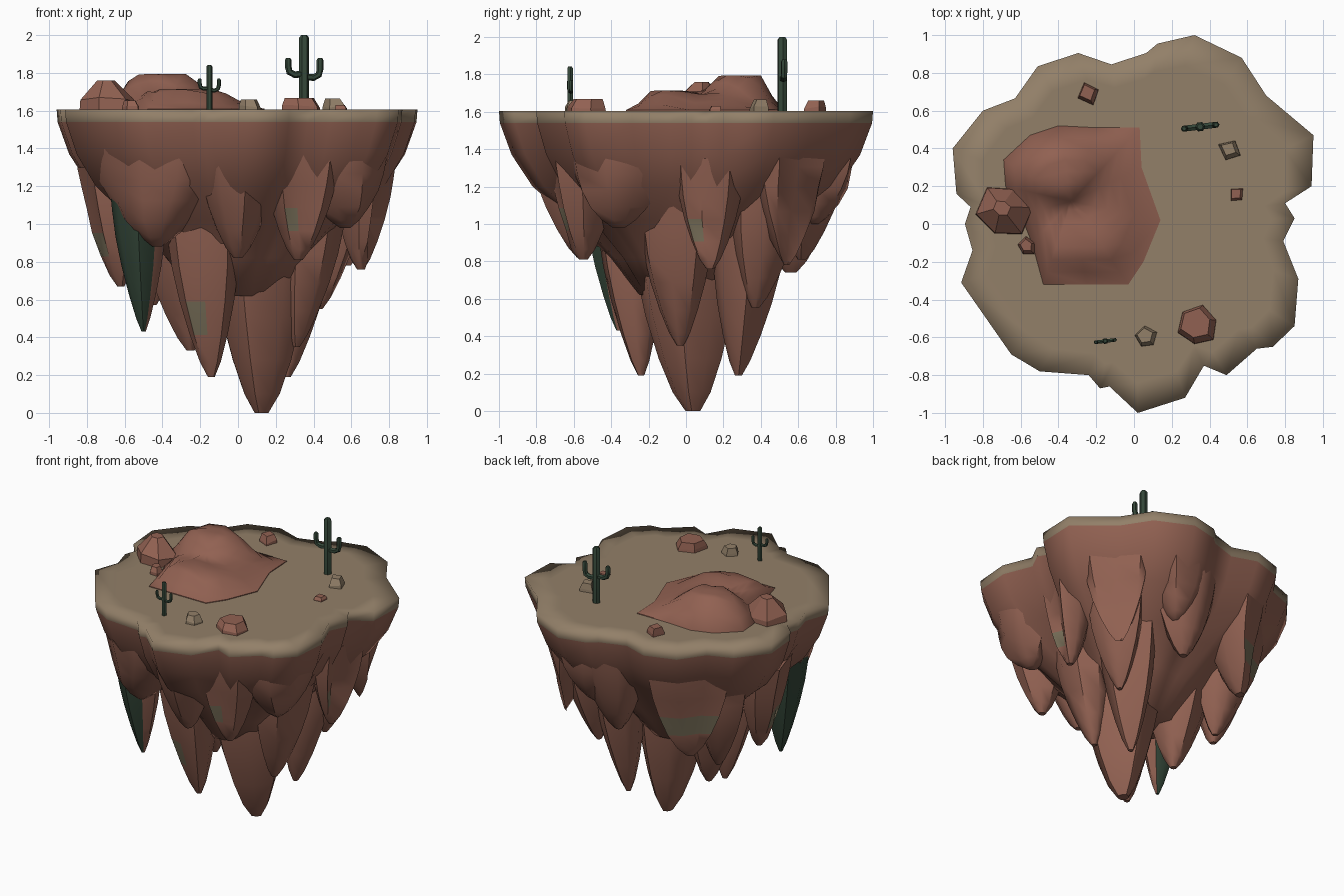
import bpy, bmesh, math, random
from mathutils import Vector

if "Cube" in bpy.data.objects:
    bpy.data.objects.remove(bpy.data.objects["Cube"])

random.seed(4)


def material(name, rgb):
    m = bpy.data.materials.new(name)
    m.diffuse_color = (*rgb, 1)
    m.use_nodes = True
    m.node_tree.nodes["Principled BSDF"].inputs["Base Color"].default_value = m.diffuse_color
    return m


ROCK = material("red rock", (0.285, 0.12, 0.084))
SAND = material("sand", (0.29, 0.215, 0.14))
GREEN = material("dark green", (0.034, 0.062, 0.04))
OLIVE = material("olive lichen", (0.19, 0.16, 0.10))
TOP = 1.605


def loft(name, rings, mats, smooth=50, rule=None):
    """Skin a list of equal-length rings and cap both ends."""
    bm = bmesh.new()
    vs = [[bm.verts.new(p) for p in r] for r in rings]
    n = len(rings[0])
    for a, b in zip(vs, vs[1:]):
        for i in range(n):
            j = (i + 1) % n
            bm.faces.new((a[i], a[j], b[j], b[i]))
    bm.faces.new(vs[0])
    bm.faces.new(vs[-1])
    bmesh.ops.recalc_face_normals(bm, faces=bm.faces)
    if rule:
        for f in bm.faces:
            f.material_index = rule(f)
    me = bpy.data.meshes.new(name)
    bm.to_mesh(me)
    bm.free()
    for m in mats:
        me.materials.append(m)
    ob = bpy.data.objects.new(name, me)
    bpy.context.collection.objects.link(ob)
    bpy.ops.object.select_all(action='DESELECT')
    ob.select_set(True)
    bpy.context.view_layer.objects.active = ob
    if smooth:
        bpy.ops.object.shade_smooth_by_angle(angle=math.radians(smooth))
    return ob


# Island body: ragged plan outline shrinking downward, sandy rim on top
OUTLINE = [(.32, 1), (.57, .88), (.70, .68), (.95, .47), (.94, .20), (.80, .11), (.85, .03),
           (.79, -.09), (.87, -.29), (.85, -.54), (.735, -.65), (.65, -.66), (.49, -.80),
           (.37, -.75), (.27, -.92), (.02, -1), (-.13, -.86), (-.18, -.87), (-.24, -.80),
           (-.50, -.78), (-.65, -.69), (-.915, -.31), (-.855, -.14), (-.895, 0), (-.865, .09),
           (-.94, .16), (-.96, .40), (-.80, .60), (-.63, .665), (-.51, .835), (-.295, .905),
           (-.12, .845), (.065, .905), (.125, .955)]


def island_ring(z, s, blend):
    """Outline scaled by s, its raggedness eased toward a circle by blend."""
    ring = []
    for x, y in OUTLINE:
        k = s * ((1 - blend) + blend * .9 / math.hypot(x, y))
        ring.append((x * k, y * k, z))
    return ring


BODY = [(TOP, .85, .1), (TOP, 1, 0), (1.54, .995, 0), (1.37, .935, .03), (1.2, .83, .12),
        (1.02, .63, .3), (.82, .43, .6), (.62, .27, .8)]
loft("island_body", [island_ring(*a) for a in BODY], [ROCK, SAND], 95,
     lambda f: int(f.calc_center_median().z > 1.55))


def lerp_table(table, v):
    for (a, fa), (b, fb) in zip(table, table[1:]):
        if a <= v <= b:
            return fa + (fb - fa) * (v - a) / (b - a)
    return table[0][1] if v < table[0][0] else table[-1][1]


POLAR = sorted((math.atan2(y, x), math.hypot(x, y)) for x, y in OUTLINE)
POLAR = [(a - math.tau, r) for a, r in POLAR[-2:]] + POLAR + [(a + math.tau, r) for a, r in POLAR[:2]]
LIMIT = [(.75, .80), (1.0, .83), (1.2, .88), (1.33, .91), (1.42, .92), (1.5, .95)]


def keep_inside(p):
    """Pull a point back inside the island's own silhouette."""
    r = math.hypot(p[0], p[1])
    lim = lerp_table(POLAR, math.atan2(p[1], p[0])) * lerp_table(LIMIT, p[2])
    k = min(1, lim / max(r, .001))
    return (p[0] * k, p[1] * k, p[2])


# Hanging rock spikes: tip, radius at the root, root height, outward lean
PROFILE = [(0, 1), (.18, .94), (.35, .86), (.55, .69), (.75, .46), (.91, .24), (1, .07)]


def spike(name, tip, r, top, lean, mats=(ROCK, OLIVE), spot=False, blunt=1.0, n=8):
    tip = Vector(tip)
    root = Vector((tip.x * lean, tip.y * lean, top))
    out = Vector((tip.x, tip.y)).normalized()
    ph = math.atan2(out.y, out.x) + (math.pi / n if spot else random.uniform(0, 1))
    jit = [random.uniform(.9, 1.1) if spot else random.uniform(.82, 1.16) for _ in range(n)]
    rings = []
    for t, w in PROFILE:
        c = root.lerp(tip, t)
        rr = r * w ** (1 / blunt)
        rings.append([keep_inside((c.x + rr * jit[i] * math.cos(ph + i * math.tau / n),
                                   c.y + rr * jit[i] * math.sin(ph + i * math.tau / n), c.z))
                      for i in range(n)])
    z_hi, z_lo = rings[3][0][2], rings[4][0][2]

    def rule(f):
        if mats[0] == GREEN:
            return int(f.normal.x > .55)
        flat = Vector((f.normal.x, f.normal.y))
        return int(spot and z_lo < f.calc_center_median().z < z_hi and flat.length > .1
                   and flat.normalized().dot(out) > .86)
    return loft(name, rings, mats, 48, rule)


spike("centre_spike", (.12, .04, 0), .30, 1.12, .6, blunt=1.3)
INNER = [(-.14, -.24, .19, .20, 1.08, 1.25, True), (.26, .28, .19, .19, 1.05, 1.25, False),
         (.31, -.03, .35, .20, 1.1, 1.25, False), (-.25, .10, .33, .22, 1.1, 1.2, False),
         (.43, .37, .55, .20, 1.2, 1.15, False), (-.45, .28, .57, .20, 1.2, 1.1, False)]
for i, (x, y, z, r, top, lean, spot) in enumerate(INNER):
    spike(f"inner_spike_{i + 1}", (x, y, z), r, top, lean, spot=spot, blunt=1.1)
OUTER = [(-.62, .06, .67, .19, 1.3, 1.10, True), (.65, .13, .76, .19, 1.35, 1.06, True),
         (.61, .57, .78, .24, 1.42, 1.02, False), (.10, .62, .81, .24, 1.42, 1.12, False),
         (-.43, .56, .74, .29, 1.42, 1.02, True), (-.43, -.48, .88, .42, 1.42, 1.0, False),
         (.0, -.56, .82, .22, 1.42, 1.15, False), (.32, -.55, .81, .21, 1.42, 1.08, True),
         (.57, -.36, .98, .28, 1.42, 1.0, False), (.22, .68, 1.0, .22, 1.42, 1.04, False)]
for i, (x, y, z, r, top, lean, spot) in enumerate(OUTER):
    spike(f"outer_lobe_{i + 1}", (x, y, z), r, top, lean, spot=spot, blunt=.95 if r > .4 else 1.2)
spike("mossy_spike", (-.5, -.36, .43), .15, 1.2, 1.06, (GREEN, ROCK))

# Red mound: patch outline pulled inward in rings over a double hump
PATCH = [(-.69, .34), (-.55, .47), (-.4, .52), (-.2, .51), (.03, .51), (.04, .3), (.14, .02),
         (.05, -.2), (-.03, -.32), (-.25, -.32), (-.48, -.32), (-.54, -.1), (-.6, .05), (-.68, .2)]


def hump(x, y, cx, cy, rx, ry, h):
    d = math.hypot((x - cx) / rx, (y - cy) / ry)
    return h * min(1, max(0, 1 - d) * 1.6)


def mound_point(x, y, s):
    px, py = -.33 + (x + .33) * s, .12 + (y - .12) * s
    h = max(hump(px, py, -.40, .29, .36, .30, .185), hump(px, py, -.30, -.09, .46, .25, .105),
            hump(px, py, -.3, .12, .42, .5, .085))
    return (px, py, TOP + .005 + h * min(1, (1 - s) * 4))


loft("red_mound", [[(x, y, TOP - .02) for x, y in PATCH]] +
     [[mound_point(x, y, s) for x, y in PATCH] for s in (1, .85, .7, .55, .4, .25, .1, .02)], [ROCK], 60)


# Loose boulders: flat-faced stones with a waist and a narrower flat top
def boulder(name, x, y, r, h, mat, n, top):
    ph = random.uniform(0, 6.28)
    jit = [random.uniform(.88, 1.12) for _ in range(n)]
    rings = []
    for t, w, off in [(-.1, 1, 0), (.3, .97, 0), (1, top, .1)]:
        rings.append([(x + r * (w * jit[i] * math.cos(ph + i * math.tau / n) - off),
                       y + r * (w * jit[i] * math.sin(ph + i * math.tau / n) + off),
                       TOP + h * t + (.12 * h * math.cos(i) if t == .3 else 0)) for i in range(n)])
    loft(name, rings, [mat], 0)


STONES = [(-.685, .07, .14, .155, ROCK, 6, .3), (-.565, -.12, .05, .05, ROCK, 5, .65),
          (-.24, .69, .062, .055, ROCK, 4, .7), (.51, .39, .065, .06, SAND, 4, .65),
          (.545, .155, .042, .025, ROCK, 4, .75), (.34, -.54, .105, .062, ROCK, 6, .75),
          (.065, -.6, .062, .055, SAND, 5, .7)]
for i, s in enumerate(STONES):
    boulder(f"boulder_{i + 1}", *s)


# Cacti: hexagonal tubes, trunk plus two bent arms
def tube(name, base, path, r, turn):
    ca, sa = math.cos(turn), math.sin(turn)
    pts = [Vector(p) for p in path]
    rings = []
    for k, p in enumerate(pts):
        d = (pts[min(k + 1, len(pts) - 1)] - pts[max(k - 1, 0)]).normalized()
        rr = r * (.6 if k == len(pts) - 1 else 1)
        ring = []
        for i in range(6):
            u, v = rr * math.cos(i * math.tau / 6), rr * math.sin(i * math.tau / 6)
            lx, lz = p.x + u * d.y, p.y - u * d.x
            ring.append((base[0] + lx * ca - v * sa, base[1] + lx * sa + v * ca, TOP + lz))
        rings.append(ring)
    loft(name, rings, [GREEN], 40)


def cactus(name, base, s, turn):
    tube(name + "_trunk", base, [(0, -.02), (0, .38 * s), (0, .395 * s)], .027 * s, turn)
    for side, label, low in ((-1, "left", .19), (1, "right", .175)):
        path = [(0, low), (.05, low - .005), (.078, low + .01), (.085, low + .04), (.085, .262), (.085, .275)]
        tube(f"{name}_{label}_arm", base, [(side * a * s, b * s) for a, b in path], .018 * s, turn)


cactus("large_cactus", (.35, .515), 1.0, .12)
cactus("small_cactus", (-.152, -.62), .6, .12)
